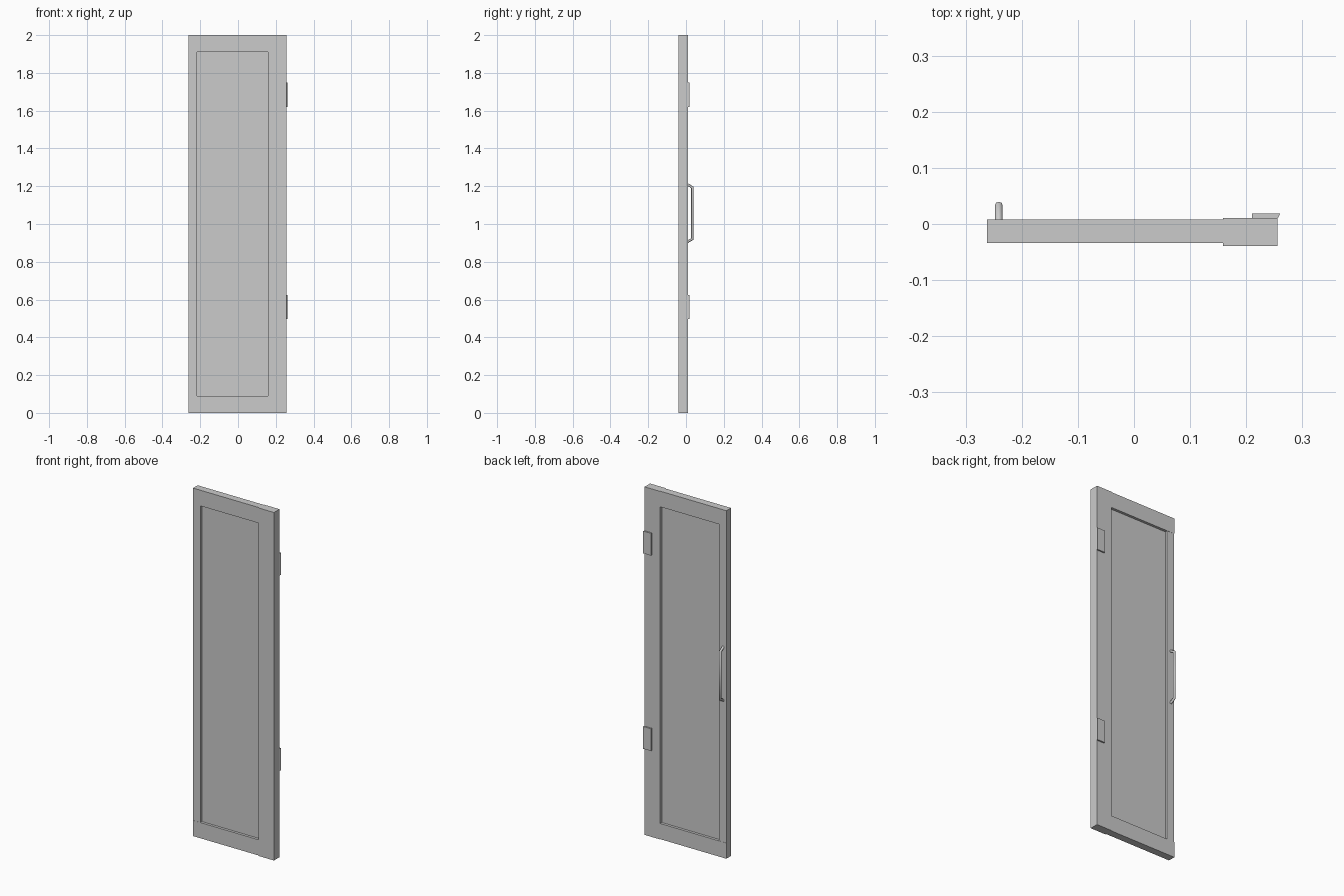
import bpy
import bmesh

if "Cube" in bpy.data.objects:
    bpy.data.objects.remove(bpy.data.objects["Cube"])


def prism(name, profile, z0, z1):
    """Extrude an XY profile from z0 up to z1."""
    bm = bmesh.new()
    face = bm.faces.new([bm.verts.new((x, y, z0)) for x, y in profile])
    ext = bmesh.ops.extrude_face_region(bm, geom=[face])
    top = [v for v in ext["geom"] if isinstance(v, bmesh.types.BMVert)]
    bmesh.ops.translate(bm, verts=top, vec=(0, 0, z1 - z0))
    bmesh.ops.recalc_face_normals(bm, faces=bm.faces)
    mesh = bpy.data.meshes.new(name)
    bm.to_mesh(mesh)
    bm.free()
    obj = bpy.data.objects.new(name, mesh)
    bpy.context.collection.objects.link(obj)
    return obj


def box(name, x0, x1, y0, y1, z0, z1):
    return prism(name, [(x0, y0), (x1, y0), (x1, y1), (x0, y1)], z0, z1)


LEFT, INNER_L, INNER_R, RIGHT = -0.262, -0.216, 0.159, 0.256
RAIL = 0.09

# Door frame: thick hinge stile, slightly thinner rails and handle stile
box("hinge_stile", INNER_R, RIGHT, -0.039, 0.011, 0, 2)
box("bottom_rail", LEFT, INNER_R, -0.034, 0.008, 0, RAIL)
box("top_rail", LEFT, INNER_R, -0.034, 0.008, 2 - RAIL, 2)
box("handle_stile", LEFT, INNER_L, -0.033, 0.007, RAIL, 2 - RAIL)

# Recessed centre panel, let into the frame
box("panel", INNER_L - 0.005, INNER_R + 0.005, -0.019, -0.007,
    RAIL - 0.005, 2 - RAIL + 0.005)

# Hinge leaves with a slanted outer edge
for label, z in (("lower", 0.497), ("upper", 1.62)):
    prism(label + "_hinge",
          [(0.21, 0.010), (0.256, 0.010), (0.261, 0.019), (0.21, 0.019)],
          z, z + 0.128)

# Pull handle: eight-sided bar bent back into the stile at both ends
curve = bpy.data.curves.new("handle", "CURVE")
curve.dimensions = "3D"
curve.bevel_depth = 0.007
curve.bevel_resolution = 2
curve.use_fill_caps = True
path = [(0.004, 1.211), (0.0335, 1.194), (0.0335, 0.920), (0.004, 0.904)]
spline = curve.splines.new("POLY")
spline.points.add(len(path) - 1)
for point, (y, z) in zip(spline.points, path):
    point.co = (-0.241, y, z, 1)
handle = bpy.data.objects.new("handle", curve)
bpy.context.collection.objects.link(handle)
